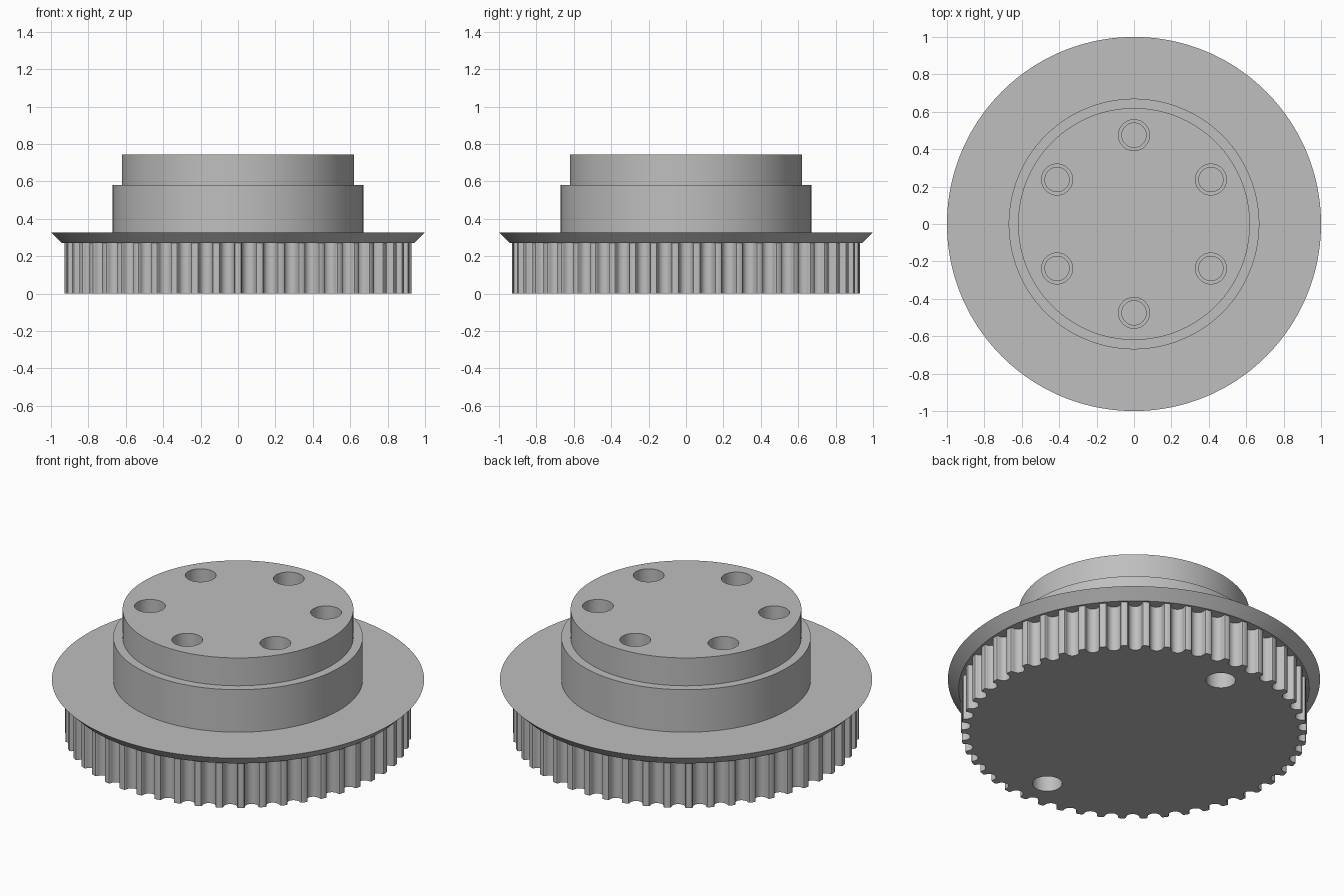
import bpy, bmesh, math
from mathutils import Matrix

if "Cube" in bpy.data.objects:
    bpy.data.objects.remove(bpy.data.objects["Cube"], do_unlink=True)

# Single metal colour
steel = bpy.data.materials.new("grey_metal")
steel.use_nodes = True
colour = (0.52, 0.52, 0.52, 1)
steel.diffuse_color = colour
steel.node_tree.nodes["Principled BSDF"].inputs["Base Color"].default_value = colour


def make_object(name, bm):
    bmesh.ops.recalc_face_normals(bm, faces=bm.faces)
    mesh = bpy.data.meshes.new(name)
    bm.to_mesh(mesh)
    bm.free()
    mesh.materials.append(steel)
    obj = bpy.data.objects.new(name, mesh)
    bpy.context.collection.objects.link(obj)
    return obj


def add_turned(bm, profile, sides, centre=(0, 0)):
    """Closed solid of revolution from (radius, height) pairs."""
    rings = []
    for r, z in profile:
        rings.append([bm.verts.new((centre[0] + r * math.cos(math.tau * i / sides),
                                    centre[1] + r * math.sin(math.tau * i / sides), z))
                      for i in range(sides)])
    for low, high in zip(rings, rings[1:]):
        for i in range(sides):
            j = (i + 1) % sides
            bm.faces.new((low[i], low[j], high[j], high[i]))
    bm.faces.new(rings[0][::-1])
    bm.faces.new(rings[-1])


def turned(name, profile, sides=160):
    bm = bmesh.new()
    add_turned(bm, profile, sides)
    return make_object(name, bm)


def drill(target, name, profile, pitch_radius, count):
    """Cut a ring of holes, starting on the y axis."""
    bm = bmesh.new()
    for k in range(count):
        a = math.pi / 2 + math.tau * k / count
        add_turned(bm, profile, 40, (pitch_radius * math.cos(a), pitch_radius * math.sin(a)))
    cutter = make_object(name, bm)
    cutter.hide_render = True
    cut = target.modifiers.new("holes", 'BOOLEAN')
    cut.operation = 'DIFFERENCE'
    cut.solver = 'EXACT'
    cut.object = cutter
    bpy.context.view_layer.objects.active = target
    bpy.ops.object.modifier_apply(modifier=cut.name)
    bpy.data.objects.remove(cutter, do_unlink=True)


# Toothed rim: round-bottomed grooves between narrow teeth
TEETH, OUTER, GROOVE = 50, 0.93, 0.036
half = [(0.045, OUTER), (0.041, OUTER - 0.002), (0.037, OUTER - 0.008)]
arc = [(GROOVE * math.cos(math.pi * i / 10), 0.917 - GROOVE * math.sin(math.pi * i / 10))
       for i in range(11)]
groove = [(-t, r) for t, r in half] + [(-t, r) for t, r in arc] + half[::-1]
bm = bmesh.new()
outline = []
for k in range(TEETH):
    angle = math.tau * k / TEETH
    spin = Matrix.Rotation(angle, 3, 'Z')
    for t, r in groove:
        v = bm.verts.new((math.sqrt(r * r - t * t), t, 0))
        v.co = spin @ v.co
        outline.append(v)
    tip = angle + math.pi / TEETH
    outline.append(bm.verts.new((OUTER * math.cos(tip), OUTER * math.sin(tip), 0)))
base = bm.faces.new(outline)
raised = bmesh.ops.extrude_face_region(bm, geom=[base])["geom"]
bmesh.ops.translate(bm, vec=(0, 0, 0.285),
                    verts=[g for g in raised if isinstance(g, bmesh.types.BMVert)])
rim = make_object("toothed_rim", bm)

# Conical flange and stepped hub
flange = turned("flange", [(0.942, 0.27), (1.0, 0.328)])
hub = turned("stepped_hub", [(0.67, 0.31), (0.67, 0.58), (0.62, 0.58), (0.62, 0.745)])

# Bolt holes in the hub top and blind holes in the underside
drill(hub, "bolt_hole_cutter", [(0.065, 0.38), (0.065, 0.45), (0.083, 0.45), (0.083, 0.8)], 0.475, 6)
drill(rim, "underside_hole_cutter", [(0.08, -0.05), (0.08, 0.22)], 0.725, 2)

# Smooth round walls, crisp rims
for obj in (rim, flange, hub):
    bpy.ops.object.select_all(action='DESELECT')
    obj.select_set(True)
    bpy.context.view_layer.objects.active = obj
    bpy.ops.object.shade_smooth_by_angle(angle=math.radians(30))
